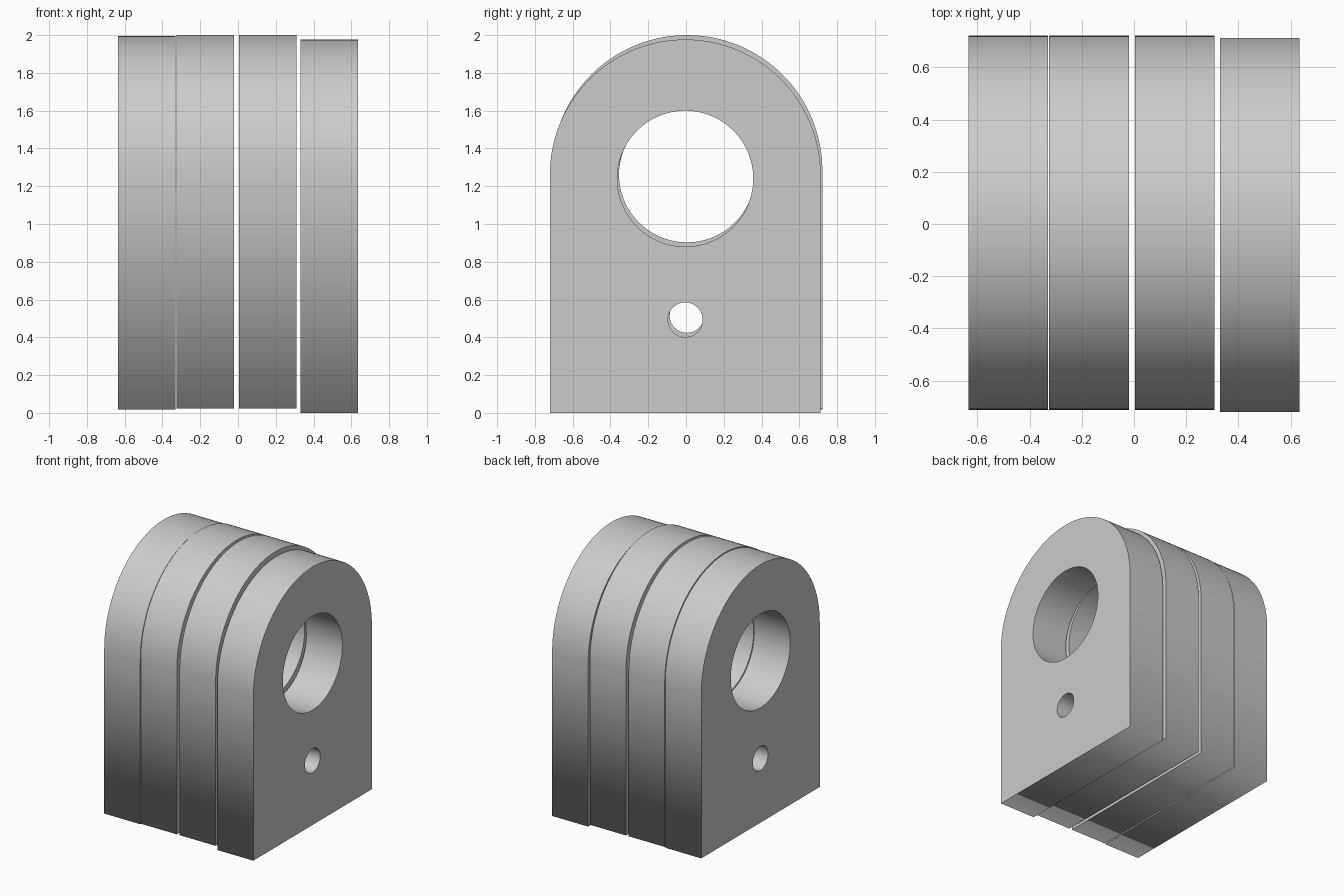
import bpy
import bmesh
from math import cos, sin, pi

cube = bpy.data.objects.get("Cube")
if cube:
    bpy.data.objects.remove(cube, do_unlink=True)

GREY = (0.6, 0.6, 0.6, 1)
grey = bpy.data.materials.new("plain grey")
grey.use_nodes = True
grey.diffuse_color = GREY
grey.node_tree.nodes["Principled BSDF"].inputs["Base Color"].default_value = GREY

RADIUS, ARCH_Z = 0.717, 1.26      # rounded top
BORE_R, BORE_Z = 0.36, 1.24       # large hole
PIN_R, PIN_Z = 0.092, 0.493       # small hole
THICK = 0.305


def arc(radius, z, start, end, steps):
    """Points (y, z) along an arc, both ends included."""
    angles = [start + (end - start) * i / steps for i in range(steps + 1)]
    return [(radius * cos(a), z + radius * sin(a)) for a in angles]


def plate(name, x, y, z):
    """Arched plate with two holes, extruded along x."""
    outline = arc(RADIUS, ARCH_Z, 0, pi, 64) + [(-RADIUS, 0), (RADIUS, 0)]
    bore = arc(BORE_R, BORE_Z, 0, 2 * pi, 96)[:-1]
    pin = arc(PIN_R, PIN_Z, 0, 2 * pi, 48)[:-1]

    # Fill the face between the outline and both holes
    bm = bmesh.new()
    edges = []
    for loop in (outline, bore, pin):
        verts = [bm.verts.new((0, py, pz)) for py, pz in loop]
        edges += [bm.edges.new((v, verts[i - 1])) for i, v in enumerate(verts)]
    bmesh.ops.triangle_fill(bm, edges=edges, use_beauty=True)

    # Give it thickness
    out = bmesh.ops.extrude_face_region(bm, geom=bm.faces[:], use_keep_orig=True)
    moved = [g for g in out["geom"] if isinstance(g, bmesh.types.BMVert)]
    bmesh.ops.translate(bm, verts=moved, vec=(THICK, 0, 0))
    bmesh.ops.recalc_face_normals(bm, faces=bm.faces[:])

    # Flat cheeks, smooth rim and bores, crisp edges between them
    for f in bm.faces:
        f.smooth = abs(f.normal.x) < 0.5
    for e in bm.edges:
        e.smooth = len({f.smooth for f in e.link_faces}) == 1

    mesh = bpy.data.meshes.new(name)
    bm.to_mesh(mesh)
    bm.free()
    mesh.materials.append(grey)
    obj = bpy.data.objects.new(name, mesh)
    obj.location = (x, y, z)
    bpy.context.collection.objects.link(obj)


# Four plates side by side, each slightly out of line
plate("right_outer_plate", -0.635, 0.005, 0.018)
plate("right_inner_plate", -0.325, 0.005, 0.023)
plate("left_inner_plate", 0.004, 0.005, 0.023)
plate("left_outer_plate", 0.33, -0.004, 0)
